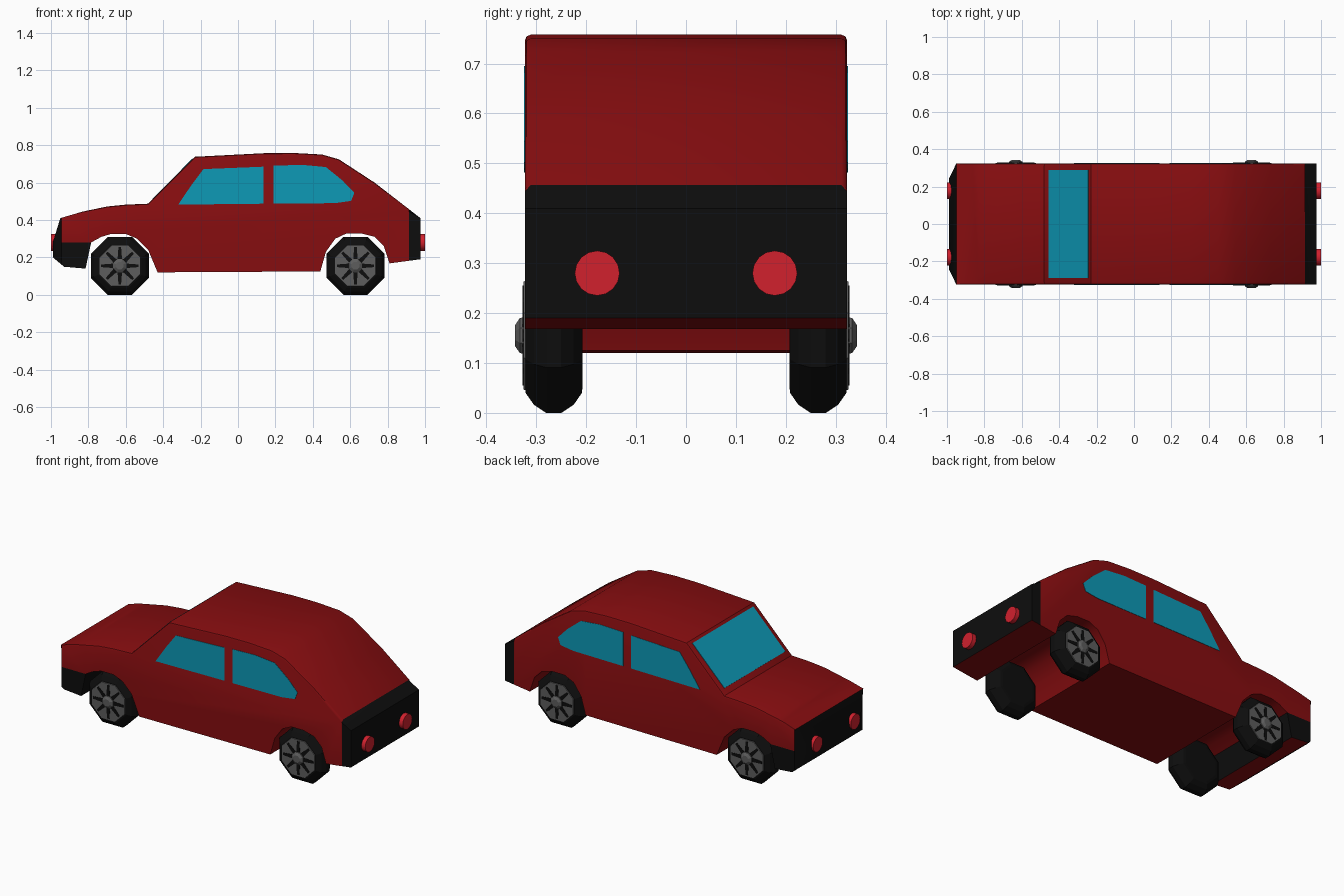
import bpy, bmesh
from math import cos, sin, pi, radians
from mathutils import Vector

cube = bpy.data.objects.get("Cube")
if cube:
    bpy.data.objects.remove(cube)


def material(name, rgb):
    m = bpy.data.materials.new(name)
    m.use_nodes = True
    m.diffuse_color = (*rgb, 1)
    m.node_tree.nodes["Principled BSDF"].inputs["Base Color"].default_value = (*rgb, 1)
    return m


RED = material("body red", (0.24, 0.004, 0.005))
BLACK = material("bumper and tyre black", (0.004, 0.004, 0.004))
GLASS = material("window blue", (0.004, 0.32, 0.47))
LAMP = material("lamp red", (0.64, 0.015, 0.027))
GREY = material("rim grey", (0.11, 0.11, 0.11))
HALF = 0.323


def finish(bm, name, mats, smooth=None):
    bmesh.ops.recalc_face_normals(bm, faces=bm.faces)
    mesh = bpy.data.meshes.new(name)
    bm.to_mesh(mesh)
    bm.free()
    ob = bpy.data.objects.new(name, mesh)
    bpy.context.collection.objects.link(ob)
    for m in mats:
        mesh.materials.append(m)
    if smooth:
        bpy.ops.object.select_all(action='DESELECT')
        ob.select_set(True)
        bpy.context.view_layer.objects.active = ob
        bpy.ops.object.shade_smooth_by_angle(angle=radians(smooth))
    return ob


def add_prism(bm, points, offset):
    """Extrude a planar polygon by an offset vector."""
    face = bm.faces.new([bm.verts.new(p) for p in points])
    out = bmesh.ops.extrude_face_region(bm, geom=[face], use_keep_orig=True)
    bmesh.ops.translate(bm, vec=offset,
                        verts=[g for g in out["geom"] if isinstance(g, bmesh.types.BMVert)])


def add_lathe(bm, profile, centre, sides, turn=0.0, axis='y'):
    """Rings of (offset along axis, radius), capped at both ends."""
    rings = []
    for d, r in profile:
        ring = []
        for i in range(sides):
            a = turn + 2 * pi * i / sides
            u, v = r * cos(a), r * sin(a)
            p = (u, d, v) if axis == 'y' else (d, u, v)
            ring.append(bm.verts.new(Vector(centre) + Vector(p)))
        rings.append(ring)
    for a, b in zip(rings, rings[1:]):
        for i in range(sides):
            j = (i + 1) % sides
            bm.faces.new((a[i], a[j], b[j], b[i]))
    bm.faces.new(rings[0])
    bm.faces.new(rings[-1])


# Body: side profile extruded across the width
top = [(-0.95, 0.41), (-0.83, 0.445), (-0.7, 0.472), (-0.6, 0.482), (-0.48, 0.487),
       (-0.23, 0.738), (0.14, 0.757), (0.3, 0.758), (0.45, 0.75), (0.54, 0.724),
       (0.73, 0.6), (0.915, 0.457), (0.975, 0.41)]
rear_arch = [(0.975, 0.19), (0.81, 0.168), (0.78, 0.26), (0.73, 0.31), (0.66, 0.328),
             (0.58, 0.328), (0.52, 0.3), (0.47, 0.23), (0.44, 0.125)]
front_arch = [(-0.43, 0.12), (-0.48, 0.24), (-0.54, 0.3), (-0.6, 0.325), (-0.68, 0.325),
              (-0.73, 0.31), (-0.785, 0.28), (-0.815, 0.14)]
nose = [(-0.93, 0.15), (-0.99, 0.2), (-0.99, 0.28)]
bm = bmesh.new()
add_prism(bm, [(x, -HALF, z) for x, z in top + rear_arch + front_arch + nose],
          (0, 2 * HALF, 0))

# Soften the roof and bonnet edges
roof = {(round(x, 3), round(z, 3)) for x, z in top[1:-1]}
on_roof = lambda v: (round(v.co.x, 3), round(v.co.z, 3)) in roof
edges = [e for e in bm.edges if all(on_roof(v) for v in e.verts)
         and abs(e.verts[0].co.y - e.verts[1].co.y) < 0.01]
bmesh.ops.bevel(bm, geom=edges, offset=0.012, segments=2, profile=0.5, affect='EDGES')


def cut(co, no, rule=lambda c: True):
    faces = [f for f in bm.faces if rule(f.calc_center_median())]
    geom = faces + list({e for f in faces for e in f.edges}) + \
        list({v for f in faces for v in f.verts})
    bmesh.ops.bisect_plane(bm, geom=geom, plane_co=co, plane_no=no, dist=1e-5)


# Colour boundaries of the bumpers, and tapered front corners
for x in (-0.945, -0.785, 0.915):
    cut((x, 0, 0), (1, 0, 0))
cut((0, 0, 0.28), (0, 0, 1), lambda c: c.x < -0.785)
for v in bm.verts:
    if v.co.x < -0.98:
        v.co.y *= 0.75
bmesh.ops.recalc_face_normals(bm, faces=bm.faces)
for f in bm.faces:
    c = f.calc_center_median()
    f.normal_update()
    front = c.x < -0.945 or (c.x < -0.78 and c.z < 0.28)
    bonnet = f.normal.z > 0.7 and c.x < 0
    if (front or c.x > 0.915) and f.normal.z > -0.9 and not bonnet:
        f.material_index = 1
finish(bm, "body", [RED, BLACK], 30)

# Side windows
panes = {
    "front": [(-0.32, 0.482), (-0.25, 0.585), (-0.185, 0.672), (0.137, 0.685), (0.137, 0.487)],
    "rear": [(0.19, 0.487), (0.19, 0.69), (0.34, 0.695), (0.47, 0.683), (0.56, 0.61),
             (0.622, 0.545), (0.605, 0.502), (0.52, 0.49)],
}
for side, label in ((1, "left"), (-1, "right")):
    for place, shape in panes.items():
        bm = bmesh.new()
        add_prism(bm, [(x, side * (HALF - 0.002), z) for x, z in shape], (0, side * 0.004, 0))
        finish(bm, f"{place}_window_{label}", [GLASS])

# Windscreen plate lying on the slope
low, high = Vector((-0.48, 0, 0.487)), Vector((-0.23, 0, 0.738))
slope = high - low
normal = Vector((-slope.z, 0, slope.x)).normalized()
a, b = low + slope * 0.1, low + slope * 0.95
across = Vector((0, 0.288, 0))
bm = bmesh.new()
add_prism(bm, [p - normal * 0.002 for p in (a - across, a + across, b + across, b - across)],
          normal * 0.005)
finish(bm, "windscreen", [GLASS])

# Round lamps at both ends
for end, place in ((-1, "head"), (1, "tail")):
    for side, label in ((1, "left"), (-1, "right")):
        bm = bmesh.new()
        add_lathe(bm, [(0, 0.045), (end * 0.03, 0.045)], (end * 0.97, side * 0.178, 0.28),
                  16, axis='x')
        finish(bm, f"{place}lamp_{label}", [LAMP], 30)

# Octagonal wheels: tyre, rim plate, dark slots and hub
tyre = [(0.207, 0.11), (0.209, 0.125), (0.225, 0.15), (0.25, 0.168), (0.28, 0.168),
        (0.305, 0.15), (0.321, 0.125), (0.323, 0.11)]
rim = [(0.32, 0.119), (0.326, 0.117)]
hub = [(0.322, 0.04), (0.333, 0.038), (0.343, 0.022)]
slot = [(0.035, -0.012), (0.1, -0.007), (0.1, 0.007), (0.035, 0.012)]
for wx, place in ((-0.632, "front"), (0.628, "rear")):
    for side, label in ((1, "left"), (-1, "right")):
        centre = Vector((wx, 0, 0.155))
        for part, profile, mat in (("tyre", tyre, BLACK), ("rim", rim, GREY), ("hub", hub, GREY)):
            bm = bmesh.new()
            add_lathe(bm, [(side * d, r) for d, r in profile], centre, 8, pi / 8)
            finish(bm, f"{place}_{part}_{label}", [mat])
        bm = bmesh.new()
        for k in range(8):
            c, s = cos(k * pi / 4), sin(k * pi / 4)
            add_prism(bm, [centre + Vector((r * c - w * s, side * 0.324, r * s + w * c))
                           for r, w in slot], (0, side * 0.004, 0))
        finish(bm, f"{place}_rim_slots_{label}", [BLACK])
